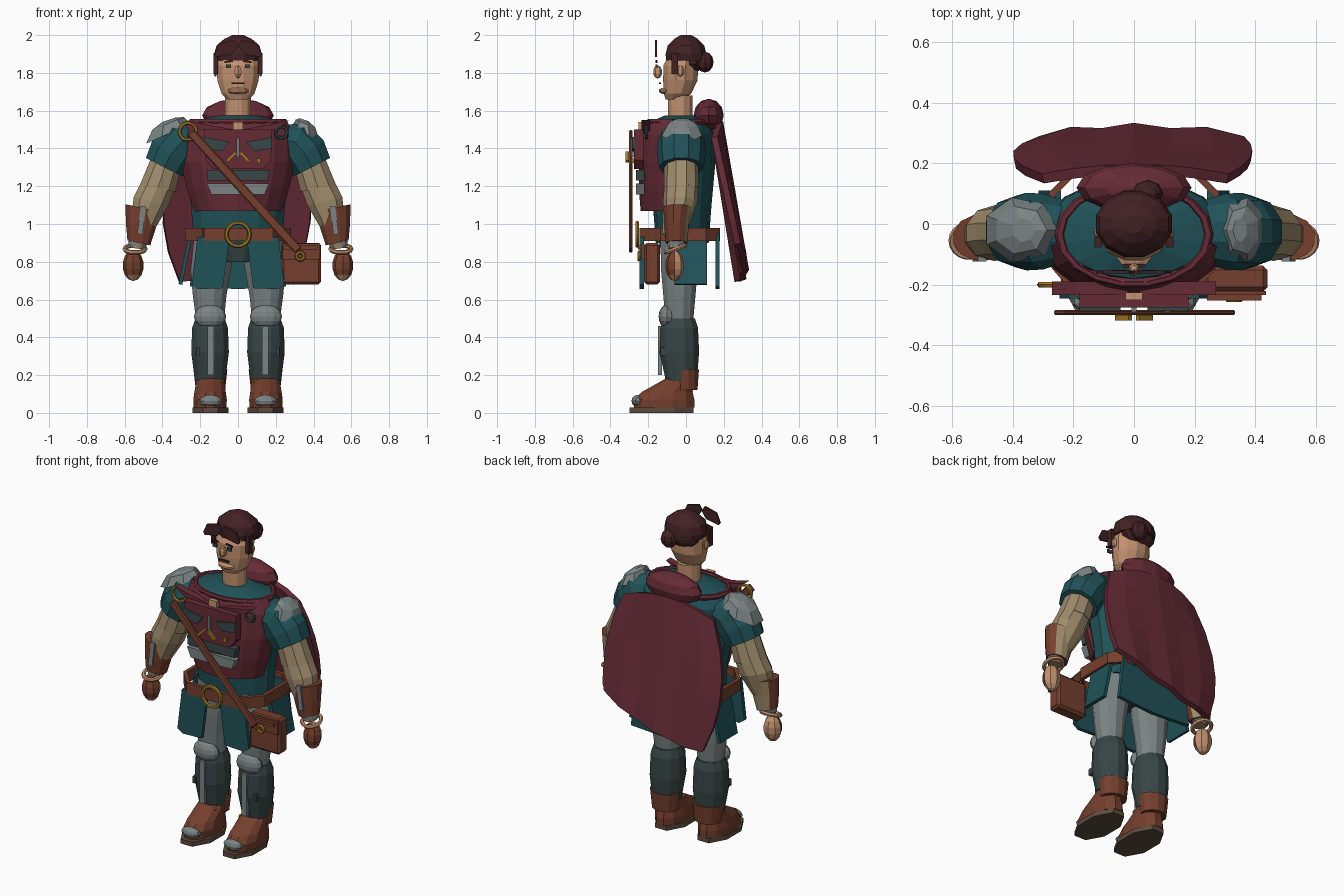
import bpy, bmesh, math
from mathutils import Vector, Matrix

if "Cube" in bpy.data.objects:
    bpy.data.objects.remove(bpy.data.objects["Cube"])


def material(name, r, g, b):
    m = bpy.data.materials.new(name)
    m.diffuse_color = [((c / 255 + 0.055) / 1.055) ** 2.4 for c in (r, g, b)] + [1]
    m.use_nodes = True
    m.node_tree.nodes["Principled BSDF"].inputs["Base Color"].default_value = m.diffuse_color
    return m


TEAL = material("teal cloth", 32, 82, 88)
MAROON = material("maroon cloth", 102, 43, 54)
SKIN = material("skin", 194, 145, 112)
KHAKI = material("khaki cloth", 160, 140, 108)
LEATHER = material("brown leather", 117, 63, 45)
GREY = material("grey metal", 122, 131, 131)
SLATE = material("dark slate", 56, 70, 70)
HAIR = material("dark hair", 66, 33, 36)
GOLD = material("gold", 160, 120, 40)
SOLE = material("sole brown", 92, 75, 60)


def finish(name, bm, *mats):
    bmesh.ops.recalc_face_normals(bm, faces=bm.faces)
    me = bpy.data.meshes.new(name)
    bm.to_mesh(me)
    bm.free()
    for m in mats:
        me.materials.append(m)
    ob = bpy.data.objects.new(name, me)
    bpy.context.collection.objects.link(ob)
    return ob


def loft(name, rings, *mats, n=12, s=1):
    """Skin through rings (x, y, z, rx, ry, tilt in degrees); s=-1 mirrors in x."""
    bm = bmesh.new()
    loops = []
    for x, y, z, rx, ry, *t in rings:
        t = math.radians(t[0]) if t else 0
        loop = []
        for i in range(n):
            a = math.tau * (i + 0.5) / n
            u = rx * math.cos(a)
            loop.append(bm.verts.new((s * (x + u * math.cos(t)), y + ry * math.sin(a), z + u * math.sin(t))))
        loops.append(loop)
    for a, b in zip(loops, loops[1:]):
        for i in range(n):
            j = (i + 1) % n
            bm.faces.new((a[i], a[j], b[j], b[i]))
    bm.faces.new(loops[0])
    bm.faces.new(loops[-1])
    return finish(name, bm, *mats)


def plate(name, pts, y0, y1, mat, s=1):
    """Extrude an x-z outline between two depths."""
    bm = bmesh.new()
    a = [bm.verts.new((s * x, y0, z)) for x, z in pts]
    b = [bm.verts.new((s * x, y1, z)) for x, z in pts]
    bm.faces.new(a)
    bm.faces.new(b)
    for i in range(len(pts)):
        j = (i + 1) % len(pts)
        bm.faces.new((a[i], a[j], b[j], b[i]))
    return finish(name, bm, mat)


def box(name, c, size, mat, rot_y=0, bevel=0):
    bm = bmesh.new()
    bmesh.ops.create_cube(bm, size=1)
    bmesh.ops.scale(bm, vec=size, verts=bm.verts)
    if bevel:
        bmesh.ops.bevel(bm, geom=bm.edges[:], offset=bevel, segments=1, affect='EDGES')
    bmesh.ops.transform(bm, matrix=Matrix.Translation(c) @ Matrix.Rotation(rot_y, 4, 'Y'), verts=bm.verts)
    return finish(name, bm, mat)


def ball(name, c, r, *mats, u=10, v=7):
    bm = bmesh.new()
    bmesh.ops.create_uvsphere(bm, u_segments=u, v_segments=v, radius=1)
    bmesh.ops.scale(bm, vec=r, verts=bm.verts)
    bmesh.ops.translate(bm, vec=c, verts=bm.verts)
    return finish(name, bm, *mats)


def ring(name, c, R, r, mat, rx=math.pi / 2, scale=(1, 1, 1)):
    bpy.ops.mesh.primitive_torus_add(location=c, rotation=(rx, 0, 0), major_radius=R, minor_radius=r,
                                     major_segments=18, minor_segments=6)
    ob = bpy.context.object
    ob.name, ob.scale = name, scale
    ob.data.materials.append(mat)


def sheet(name, fn, nu, nv, thick, mat):
    """Grid surface from fn(u, v), thickened."""
    bm = bmesh.new()
    g = [[bm.verts.new(fn(i / nu, j / nv)) for i in range(nu + 1)] for j in range(nv + 1)]
    for j in range(nv):
        for i in range(nu):
            bm.faces.new((g[j][i], g[j][i + 1], g[j + 1][i + 1], g[j + 1][i]))
    ob = finish(name, bm, mat)
    mod = ob.modifiers.new("thickness", 'SOLIDIFY')
    mod.thickness, mod.offset = thick, 0


# Head, hair and face
loft("head", [(0, -.06, 1.66, .06, .05), (0, -.045, 1.69, .09, .075), (0, -.03, 1.76, .113, .094),
              (0, -.027, 1.84, .118, .096), (0, -.01, 1.9, .1, .08)], SKIN)
loft("neck", [(0, -.03, 1.5, .072, .068), (0, -.03, 1.68, .072, .068)], SKIN)
loft("hair", [(0, .003, 1.865, .122, .112), (0, 0, 1.9, .13, .112), (0, 0, 1.945, .118, .1),
              (0, 0, 1.98, .075, .065), (0, 0, 2.0, .03, .03)], HAIR)
ball("hair_back", (0, .035, 1.86), (.11, .06, .06), HAIR)
ball("hair_bun", (.045, .1, 1.857), (.052, .046, .055), HAIR, u=8, v=6)
for s in (-1, 1):
    plate("fringe", [(0, 1.945), (.02, 1.975), (.1, 1.955), (.125, 1.9), (.115, 1.885), (.03, 1.9)],
          -.164, -.153, HAIR, s)
    box("sideburn", (s * .118, -.06, 1.85), (.024, .035, .11), HAIR)
    ball("ear", (s * .12, -.03, 1.81), (.012, .02, .03), SKIN, u=6, v=5)
    box("eyebrow", (s * .05, -.156, 1.86), (.045, .009, .01), HAIR, s * .15)
    box("eye", (s * .05, -.156, 1.835), (.028, .01, .02), SLATE)
ball("nose", (0, -.15, 1.805), (.021, .024, .035), SKIN, u=6, v=5)
box("mouth", (0, -.138, 1.745), (.07, .012, .009), HAIR)
ball("chin", (0, -.11, 1.705), (.06, .035, .018), SKIN, u=8, v=5)

# Torso, vest and collar
loft("torso", [(0, -.02, .9, .24, .14), (0, -.02, 1.1, .255, .155), (0, -.02, 1.32, .295, .175),
               (0, -.02, 1.48, .29, .17), (0, -.03, 1.545, .245, .15), (0, -.03, 1.575, .1, .08)], TEAL, n=14)


def vest(u, v):
    a = math.radians(194 + 152 * u)
    i = min(int(v * 4), 3)
    prof = [(1.07, .23, .205), (1.19, .27, .215), (1.33, .305, .215), (1.47, .298, .2), (1.55, .255, .165)]
    z, rx, ry = (p + (q - p) * (v * 4 - i) for p, q in zip(prof[i], prof[i + 1]))
    return rx * math.cos(a), -.025 + ry * math.sin(a), z


sheet("vest", vest, 8, 4, .02, MAROON)
ring("collar", (0, -.035, 1.54), 1, .07, MAROON, 0, (.245, .165, .25))
ball("hood", (0, .12, 1.575), (.19, .08, .088), MAROON, u=12, v=6)

# Chest panel and its trim
plate("chest_panel", [(-.18, 1.5), (.18, 1.5), (.175, 1.34), (.13, 1.29), (-.13, 1.29), (-.175, 1.34)],
      -.275, -.225, MAROON)
plate("upper_band", [(-.165, 1.285), (.165, 1.285), (.16, 1.23), (-.16, 1.23)], -.265, -.22, SLATE)
plate("lower_band", [(-.165, 1.215), (.165, 1.215), (.14, 1.155), (-.14, 1.155)], -.265, -.22, GREY)
box("neck_patch", (0, -.238, 1.505), (.055, .025, .07), SKIN)
box("chest_rod", (0, -.283, 1.405), (.015, .015, .1), GREY)
for s in (-1, 1):
    plate("chest_pocket", [(.045, 1.435), (.18, 1.46), (.18, 1.4), (.085, 1.385)], -.287, -.27, SLATE, s)
    box("chest_chevron", (s * .035, -.31, 1.355), (.065, .018, .015), GOLD, s * .8)
    plate("lapel", [(.02, 1.5), (.19, 1.53), (.27, 1.55), (.2, 1.5), (.03, 1.475)], -.235, -.19, MAROON, s)
box("chest_stud", (.11, -.282, 1.335), (.018, .015, .025), GOLD)
ring("strap_ring", (-.265, -.2, 1.49), .045, .01, GOLD)
ring("cloak_ring", (.23, -.21, 1.485), .03, .009, SLATE)

# Cape with broad folds and a slanted hem


def cape(u, v):
    k = 2 * u - 1
    w = (.3 + .38 * v - .37 * v * v) if k < 0 else (.31 + .25 * v - .2 * v * v)
    top = 1.54 - .08 * k * k
    z = top + (.755 + .1 * k + .04 * k * k - top) * v
    y = .15 + .13 * v + .03 * (1 - k * k) + .007 * math.cos(k * 9.4) * v
    return k * w, y, z


sheet("cape", cape, 6, 5, .034, MAROON)

# Belt loop with cut corners, buckle and skirt panels
corners = [(-.18, -.235), (.18, -.235), (.27, -.13), (.27, .1), (.2, .17), (-.2, .17), (-.27, .1), (-.27, -.13)]
sheet("belt", lambda u, v: (*corners[round(u * 8) % 8], .98 - .07 * v), 8, 1, .024, LEATHER)
for s in (-1, 1):
    plate("front_skirt", [(.045, .93), (.215, .93), (.245, .68), (.21, .655), (.08, .66)], -.245, -.222, TEAL, s)
    plate("back_skirt", [(0, .95), (.22, .95), (.255, .67), (0, .655)], .155, .178, TEAL, s)
    sheet("side_skirt", lambda u, v: (s * (.25 + .055 * v), -.06 + .17 * u, .95 - .27 * v), 2, 2, .02, TEAL)
ring("buckle", (0, -.258, .945), .062, .011, GOLD)

# Shoulder strap and satchel
a, b = Vector((-.25, -.292, 1.485)), Vector((.32, -.292, .86))
d = b - a
box("shoulder_strap", (a + b) / 2, (d.length, .018, .048), LEATHER, math.atan2(-d.z, d.x), .006)
box("satchel", (.335, -.18, .79), (.21, .085, .22), LEATHER, 0, .014)
box("satchel_flap", (.335, -.228, .855), (.2, .014, .085), LEATHER)
box("satchel_trim", (.33, -.243, .875), (.18, .02, .02), LEATHER)
ring("satchel_clasp", (.33, -.25, .83), .02, .009, GOLD)

for s in (-1, 1):
    # Arms
    loft("sleeve", [(.22, -.025, 1.45, .08, .1, 75), (.3, -.025, 1.435, .125, .125, 58),
                    (.355, -.025, 1.37, .128, .128, 36), (.39, -.025, 1.3, .115, .118, 27)], TEAL, n=10, s=s)
    loft("upper_arm", [(.38, -.025, 1.32, .09, .09, 27), (.425, -.025, 1.19, .1, .093, 12)], KHAKI, n=10, s=s)
    loft("forearm", [(.425, -.025, 1.2, .095, .09, 12), (.46, -.03, 1.12, .1, .092, 14),
                     (.51, -.05, .97, .065, .06, 12), (.535, -.055, .87, .04, .04, 8)], KHAKI, n=10, s=s)
    # Bracer, open to the cloth on its rear side
    bracer = loft("bracer", [(.505, -.045, 1.085, .096, .077, 12), (.515, -.05, .99, .083, .067, 12),
                             (.525, -.05, .9, .064, .059, 12)], LEATHER, KHAKI, s=s)
    for f in bracer.data.polygons:
        f.material_index = int(f.normal.y > .4 and f.normal.x * s < .75)
    box("bracer_stripe", (s * .51, -.113, 1.02), (.028, .022, .15), GREY, s * -.12)
    loft("wrist_cuff", [(.528, -.05, .91, .055, .05), (.532, -.052, .885, .05, .046)], GREY, s=s)
    ring("wrist_ring", (s * .545, -.055, .868), .055, .012, SKIN, .35)
    hand = ball("hand", (s * .555, -.06, .78), (.056, .05, .082), SKIN, LEATHER, u=8, v=7)
    for f in hand.data.polygons:
        f.material_index = int(f.normal.y < -.25 and f.center.z > .735)
    # Shoulder guards, the left and right ones differ in size
    w, x = (.135, .375) if s < 0 else (.085, .36)
    loft("shoulder_guard", [(x, -.02, 1.475, w, .11, -24), (x, -.02, 1.53, w * .7, .08, -22),
                            (x - .01, -.02, 1.552, w * .3, .04, -18)], GREY, n=7, s=s)

    # Legs
    loft("thigh", [(.12, -.03, .95, .115, .11), (.145, -.035, .75, .11, .1), (.15, -.035, .62, .092, .088),
                   (.148, -.035, .48, .075, .075)], GREY, s=s)
    loft("shin", [(.148, -.035, .5, .08, .085), (.148, -.035, .45, .098, .102), (.148, -.035, .32, .103, .108),
                  (.148, -.025, .17, .083, .085)], SLATE, s=s)
    ball("knee_pad", (s * .148, -.1, .51), (.085, .045, .064), GREY, u=12, v=8)
    box("shin_stripe", (s * .145, -.137, .33), (.035, .022, .26), GREY)
    box("shin_buckle", (s * .21, -.12, .325), (.02, .03, .04), SLATE)
    # Boots
    loft("boot", [(.148, -.115, .028, .09, .165), (.148, -.115, .07, .092, .165), (.148, -.1, .11, .086, .14),
                  (.146, -.045, .165, .078, .095), (.146, -.01, .2, .075, .07)], LEATHER, s=s)
    ball("toe_cap", (s * .145, -.255, .063), (.062, .034, .032), GREY, u=10, v=6)
    loft("boot_cuff", [(.146, -.005, .12, .08, .068), (.146, -.005, .23, .093, .076)], LEATHER, s=s)
    ball("boot_stud", (s * .09, -.1, .165), (.014, .014, .014), GOLD, u=6, v=4)
    loft("sole", [(.145, -.13, 0, .103, .184), (.145, -.13, .028, .103, .184)], SOLE, n=8, s=s)

# Hips
loft("hips", [(0, -.03, .8, .1, .09), (0, -.03, .95, .22, .13)], SLATE)
